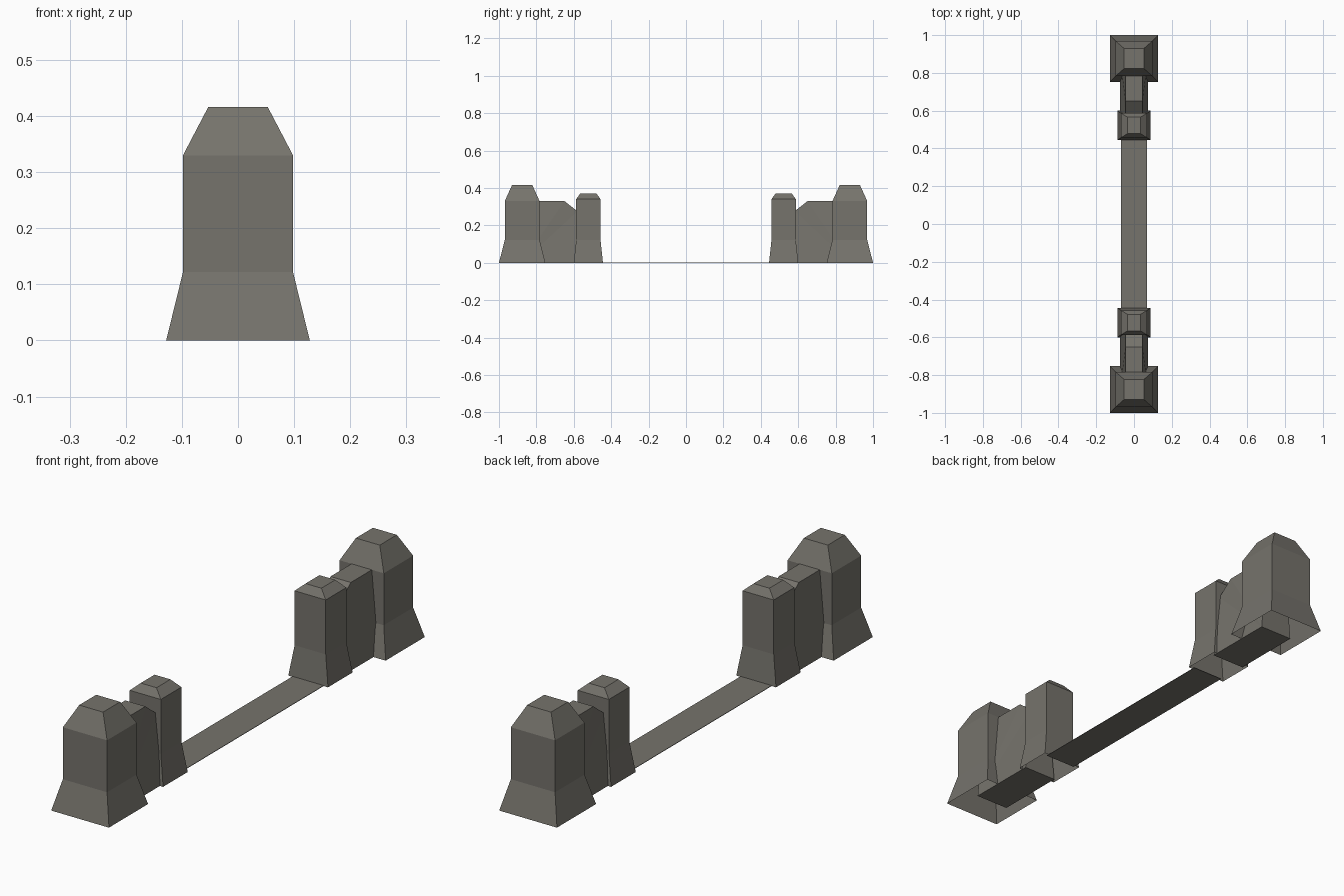
import bpy, bmesh

if "Cube" in bpy.data.objects:
    bpy.data.objects.remove(bpy.data.objects["Cube"])

stone = bpy.data.materials.new("grey_stone")
stone.diffuse_color = (0.18, 0.172, 0.15, 1)
stone.use_nodes = True
stone.node_tree.nodes["Principled BSDF"].inputs["Base Color"].default_value = stone.diffuse_color


def make_object(name, bm, mirrored=True):
    bmesh.ops.recalc_face_normals(bm, faces=bm.faces)
    mesh = bpy.data.meshes.new(name)
    bm.to_mesh(mesh)
    bm.free()
    mesh.materials.append(stone)
    obj = bpy.data.objects.new(name, mesh)
    bpy.context.collection.objects.link(obj)
    if mirrored:
        mod = obj.modifiers.new("mirror", 'MIRROR')
        mod.use_axis = (False, True, False)
    return obj


def pillar(name, y, rings):
    """Open-bottomed stack of rectangles; rings hold (half x, half y, z)."""
    bm = bmesh.new()
    loops = []
    for hx, hy, z in rings:
        loops.append([bm.verts.new((sx * hx, y + sy * hy, z))
                      for sx, sy in ((-1, -1), (1, -1), (1, 1), (-1, 1))])
    for a, b in zip(loops, loops[1:]):
        for i in range(4):
            j = (i + 1) % 4
            bm.faces.new((a[i], a[j], b[j], b[i]))
    bm.faces.new(loops[-1])
    return make_object(name, bm)


# Large end pillars and smaller inner pillars
pillar("large_pillar", -0.876, [(0.128, 0.124, 0), (0.098, 0.093, 0.122),
                                (0.098, 0.093, 0.33), (0.053, 0.054, 0.416)])
pillar("small_pillar", -0.522, [(0.088, 0.078, 0), (0.069, 0.065, 0.122),
                                (0.069, 0.065, 0.34), (0.035, 0.044, 0.37)])

# Low battered walls linking the pillars, sloping down at the inner end
bm = bmesh.new()
left, right = [], []
for y, z, hx in ((-0.876, 0, 0.074), (-0.58, 0, 0.074), (-0.58, 0.275, 0.045),
                 (-0.65, 0.33, 0.045), (-0.876, 0.33, 0.045)):
    left.append(bm.verts.new((-hx, y, z)))
    right.append(bm.verts.new((hx, y, z)))
for side in (left, right):
    for i in (1, 2, 3):
        bm.faces.new((side[0], side[i], side[i + 1]))
for i in range(5):
    j = (i + 1) % 5
    bm.faces.new((left[i], left[j], right[j], right[i]))
make_object("link_wall", bm)

# Flat threshold strip across the opening
bm = bmesh.new()
bmesh.ops.create_cube(bm, size=1)
for v in bm.verts:
    v.co = (v.co.x * 0.138, v.co.y * 0.91, 0.002 if v.co.z > 0 else 0)
make_object("threshold_strip", bm, mirrored=False)
